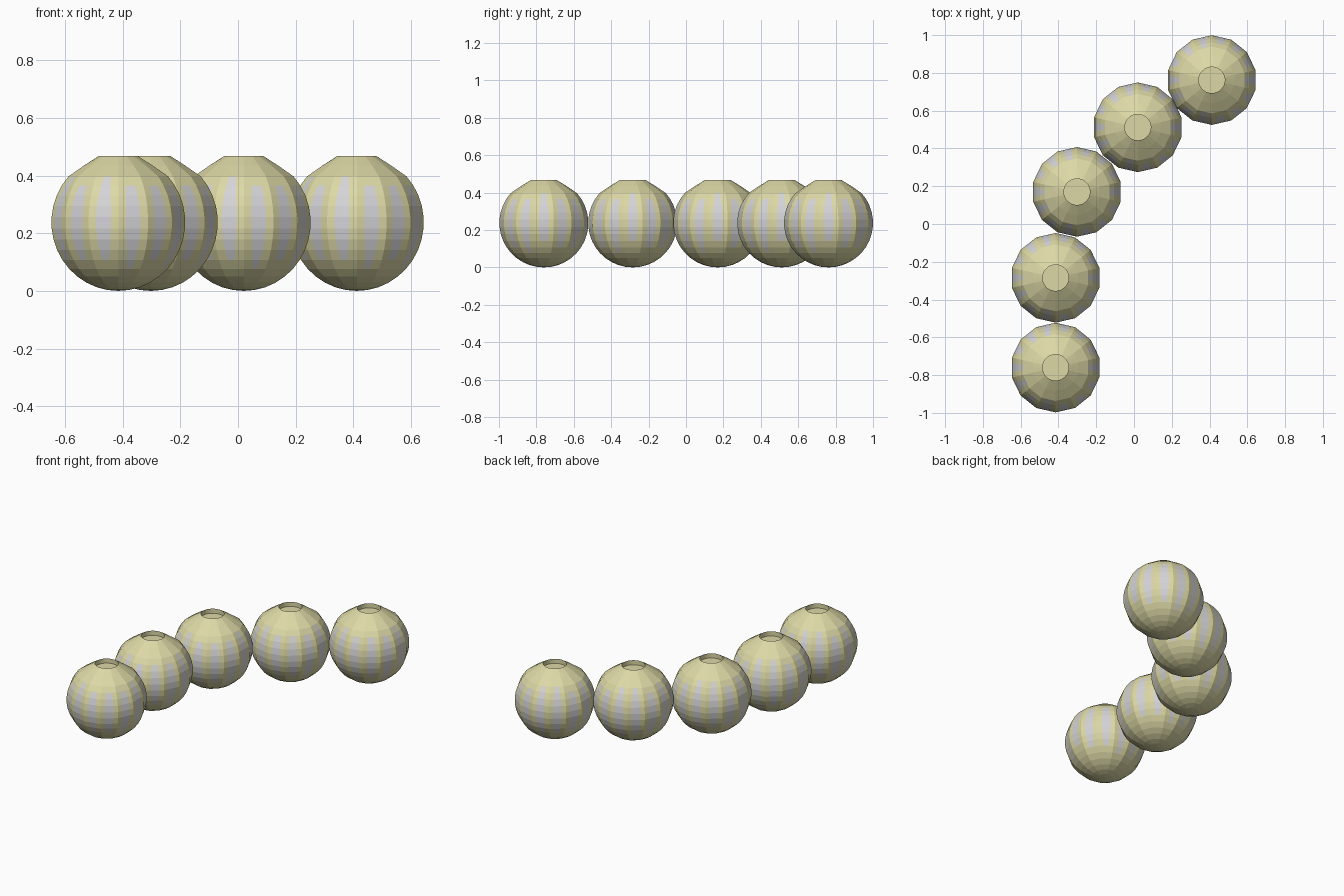
import bpy, bmesh, math, random

if "Cube" in bpy.data.objects:
    bpy.data.objects.remove(bpy.data.objects["Cube"])

R, CZ, SIDES = 0.238, 0.238, 14
HOLE, TOP = 0.069, 0.467


def material(name, rgb):
    m = bpy.data.materials.new(name)
    m.diffuse_color = (*rgb, 1)
    m.use_nodes = True
    m.node_tree.nodes["Principled BSDF"].inputs["Base Color"].default_value = m.diffuse_color
    return m


cream = material("pale yellow", (0.72, 0.69, 0.38))
grey = material("light grey", (0.66, 0.66, 0.69))

# outer profile: sphere rows, then straight shoulder up to the rim
rows = []
lat0, lat1, n = -90, 42, 14
for i in range(1, n + 1):
    a = math.radians(lat0 + (lat1 - lat0) * i / n)
    rows.append((R * math.cos(a), CZ + R * math.sin(a)))
r_last, z_last = rows[-1]
rows.append(((r_last + HOLE) / 2, (z_last + TOP) / 2 + 0.002))


def ring(bm, r, z, width, round_ring=False):
    """14-sided ring; each flat side carries two stripe edge points."""
    vs = []
    for k in range(SIDES):
        a = math.tau * k / SIDES - math.pi / 2
        b = math.tau * (k + 1) / SIDES - math.pi / 2
        for f in (0, 0.5 - width / 2, 0.5 + width / 2):
            x = math.cos(a) * (1 - f) + math.cos(b) * f
            y = math.sin(a) * (1 - f) + math.sin(b) * f
            if round_ring:
                s = 1 / math.hypot(x, y)
                x, y = x * s, y * s
            vs.append(bm.verts.new((x * r, y * r, z)))
    return vs


def build_pot_mesh():
    bm = bmesh.new()
    rng = random.Random(4)
    reach = [(rng.uniform(0.07, 0.13), rng.uniform(0.35, 0.42)) for _ in range(SIDES)]
    rings = []
    for r, z in rows:
        # stripes taper toward top and bottom
        w = 0.14 + 0.36 * max(0, 1 - ((z - 0.25) / 0.19) ** 2)
        rings.append(ring(bm, r, z, w))
    # rim, hole wall and hole floor
    rings.append(ring(bm, HOLE, TOP, 0.33, True))
    rings.append(ring(bm, HOLE, TOP - 0.03, 0.33, True))
    count = SIDES * 3
    for lo, hi in zip(rings, rings[1:]):
        for j in range(count):
            q = (j + 1) % count
            f = bm.faces.new((lo[j], lo[q], hi[q], hi[j]))
            z = f.calc_center_median().z
            zmin, zmax = reach[j // 3]
            if j % 3 == 1 and zmin < z < zmax and lo is not rings[-2]:
                f.material_index = 1
    # bottom cap and hole floor
    base = bm.verts.new((0, 0, CZ - R))
    floor = bm.verts.new((0, 0, TOP - 0.03))
    for j in range(count):
        q = (j + 1) % count
        bm.faces.new((base, rings[0][q], rings[0][j]))
        bm.faces.new((floor, rings[-1][j], rings[-1][q]))
    me = bpy.data.meshes.new("round_pot")
    bm.to_mesh(me)
    bm.free()
    me.materials.append(cream)
    me.materials.append(grey)
    return me


# five pots along a curved line
mesh = build_pot_mesh()
spots = [(-0.415, -0.76), (-0.415, -0.285), (-0.302, 0.17), (0.02, 0.512), (0.412, 0.762)]
for i, (x, y) in enumerate(spots):
    ob = bpy.data.objects.new(f"round_pot_{i + 1}", mesh)
    ob.location = (x, y, 0)
    bpy.context.collection.objects.link(ob)
